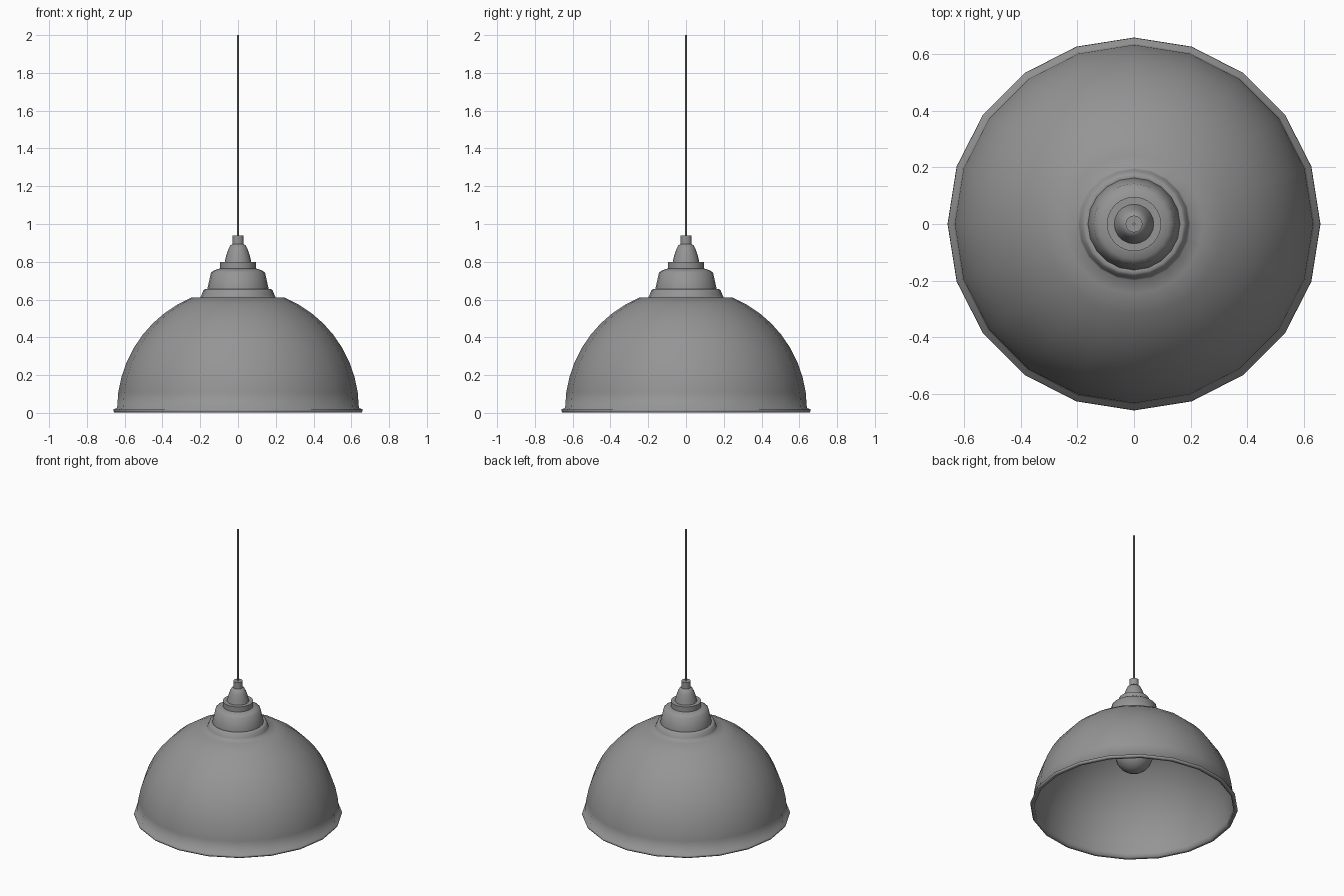
import bpy, bmesh, math

if "Cube" in bpy.data.objects:
    bpy.data.objects.remove(bpy.data.objects["Cube"])

# Dark grey finish shared by every part
grey = bpy.data.materials.new("dark_grey")
grey.diffuse_color = (0.3, 0.3, 0.3, 1)
grey.use_nodes = True
grey.node_tree.nodes["Principled BSDF"].inputs["Base Color"].default_value = grey.diffuse_color


def lathe(name, profile, sides, closed=False, sharp=60):
    """Revolve (radius, z) points around z; a zero radius makes a pole."""
    bm = bmesh.new()
    rings = []
    for r, z in profile:
        if r == 0:
            rings.append([bm.verts.new((0, 0, z))] * sides)
        else:
            rings.append([bm.verts.new((r * math.cos(2 * math.pi * i / sides),
                                        r * math.sin(2 * math.pi * i / sides), z))
                          for i in range(sides)])
    pairs = list(zip(rings, rings[1:]))
    if closed:
        pairs.append((rings[-1], rings[0]))
    for a, b in pairs:
        for i in range(sides):
            j = (i + 1) % sides
            corners = list(dict.fromkeys((a[i], a[j], b[j], b[i])))
            bm.faces.new(corners)
    bmesh.ops.recalc_face_normals(bm, faces=bm.faces[:])
    mesh = bpy.data.meshes.new(name)
    bm.to_mesh(mesh)
    bm.free()
    mesh.materials.append(grey)
    ob = bpy.data.objects.new(name, mesh)
    bpy.context.collection.objects.link(ob)
    bpy.ops.object.select_all(action='DESELECT')
    ob.select_set(True)
    bpy.context.view_layer.objects.active = ob
    bpy.ops.object.shade_smooth_by_angle(angle=math.radians(sharp))
    return ob


def arc(radius, z, start, end, steps):
    angles = [math.radians(start + (end - start) * k / steps) for k in range(steps + 1)]
    return [(radius * math.cos(a), z + radius * math.sin(a)) for a in angles]


# Dome shade: thin shell with a rolled-out rim and a stepped shoulder on top
lathe("shade", [(0.634, 0.005), (0.655, 0.003), (0.66, 0.01), (0.658, 0.02)]
      + arc(0.64, 0.02, 0.5, 67.5, 9)
      + [(0.20, 0.611), (0.193, 0.625), (0.183, 0.65), (0.175, 0.655), (0.15, 0.655),
         (0.15, 0.645), (0.17, 0.64), (0.19, 0.605)]
      + arc(0.633, 0.015, 69, 2, 9), 20, closed=True, sharp=100)

# Neck above the shoulder
lathe("neck", [(0, 0.60), (0.163, 0.60), (0.163, 0.655), (0.157, 0.68), (0.143, 0.743),
               (0.125, 0.755), (0.095, 0.765), (0, 0.765)], 20, sharp=70)

# Collar ring
lathe("collar", [(0, 0.76), (0.096, 0.76), (0.096, 0.80), (0, 0.80)], 24)

# Tapered cap
lathe("cap", [(0, 0.795), (0.07, 0.80), (0.062, 0.835), (0.052, 0.865),
              (0.042, 0.885), (0.028, 0.895), (0, 0.895)], 20)

# Cable grip and cable
lathe("cable_grip", [(0, 0.89), (0.03, 0.89), (0.03, 0.94), (0, 0.94)], 16)
lathe("cable", [(0, 0.93), (0.005, 0.93), (0.005, 2.0), (0, 2.0)], 10)

# Bulb with its socket, hidden inside the shade
lathe("bulb", [(0, 0.27)] + arc(0.12, 0.39, -75, 45, 8)
      + [(0.062, 0.51), (0.052, 0.55), (0, 0.55)], 20)
lathe("bulb_socket", [(0, 0.54), (0.06, 0.54), (0.06, 0.605), (0, 0.605)], 20)
